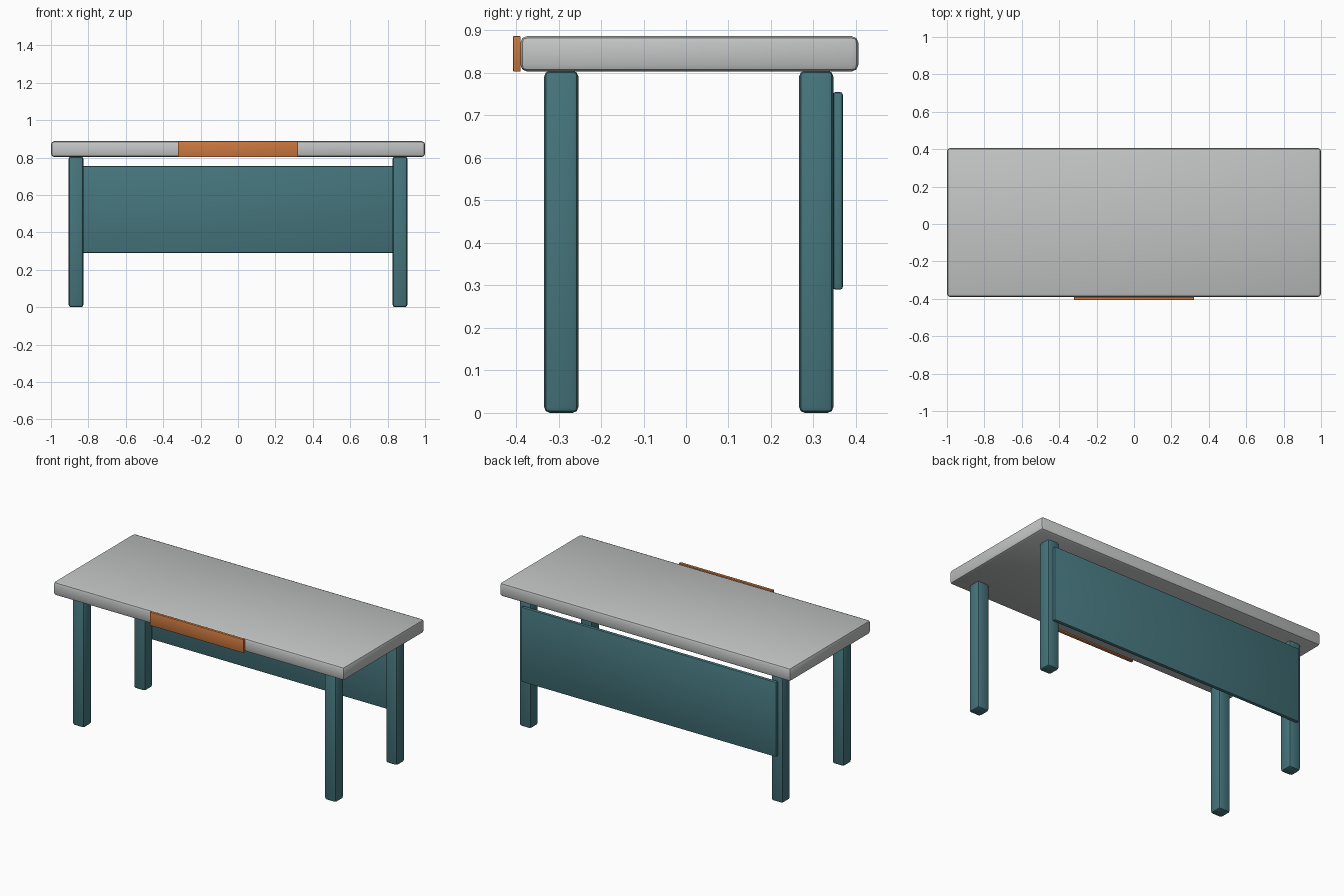
import bpy

if "Cube" in bpy.data.objects:
    bpy.data.objects.remove(bpy.data.objects["Cube"])


def material(name, rgb):
    m = bpy.data.materials.new(name)
    m.diffuse_color = (*rgb, 1.0)
    m.use_nodes = True
    m.node_tree.nodes["Principled BSDF"].inputs["Base Color"].default_value = m.diffuse_color
    return m


GREY = material("light grey laminate", (0.54, 0.56, 0.55))
TEAL = material("teal metal", (0.06, 0.18, 0.205))
ORANGE = material("orange trim", (0.60, 0.19, 0.05))


def box(name, x, y, z, mat, bevel, segments=2):
    """Rounded box from (min, max) ranges along each axis."""
    ranges = (x, y, z)
    bpy.ops.mesh.primitive_cube_add(size=1, location=[(a + b) / 2 for a, b in ranges])
    ob = bpy.context.object
    ob.name = name
    ob.scale = [b - a for a, b in ranges]
    bpy.ops.object.transform_apply(location=False, rotation=False, scale=True)
    ob.data.materials.append(mat)
    mod = ob.modifiers.new("rounded edges", 'BEVEL')
    mod.width = bevel
    mod.segments = segments
    bpy.ops.object.modifier_apply(modifier=mod.name)
    bpy.ops.object.shade_smooth_by_angle()
    return ob


# Table top
box("table_top", (-1, 1), (-0.39, 0.406), (0.803, 0.887), GREY, 0.017)

# Four square legs
for side, sx in (("left", -0.866), ("right", 0.866)):
    for end, y in (("front", (-0.334, -0.253)), ("back", (0.266, 0.347))):
        box(f"{end}_{side}_leg", (sx - 0.04, sx + 0.04), y, (0, 0.805), TEAL, 0.014)

# Modesty panel fixed behind the back legs
box("back_panel", (-0.876, 0.876), (0.346, 0.369), (0.29, 0.755), TEAL, 0.006)

# Coloured strip on the front edge
box("front_strip", (-0.322, 0.322), (-0.407, -0.389), (0.803, 0.887), ORANGE, 0.003)
